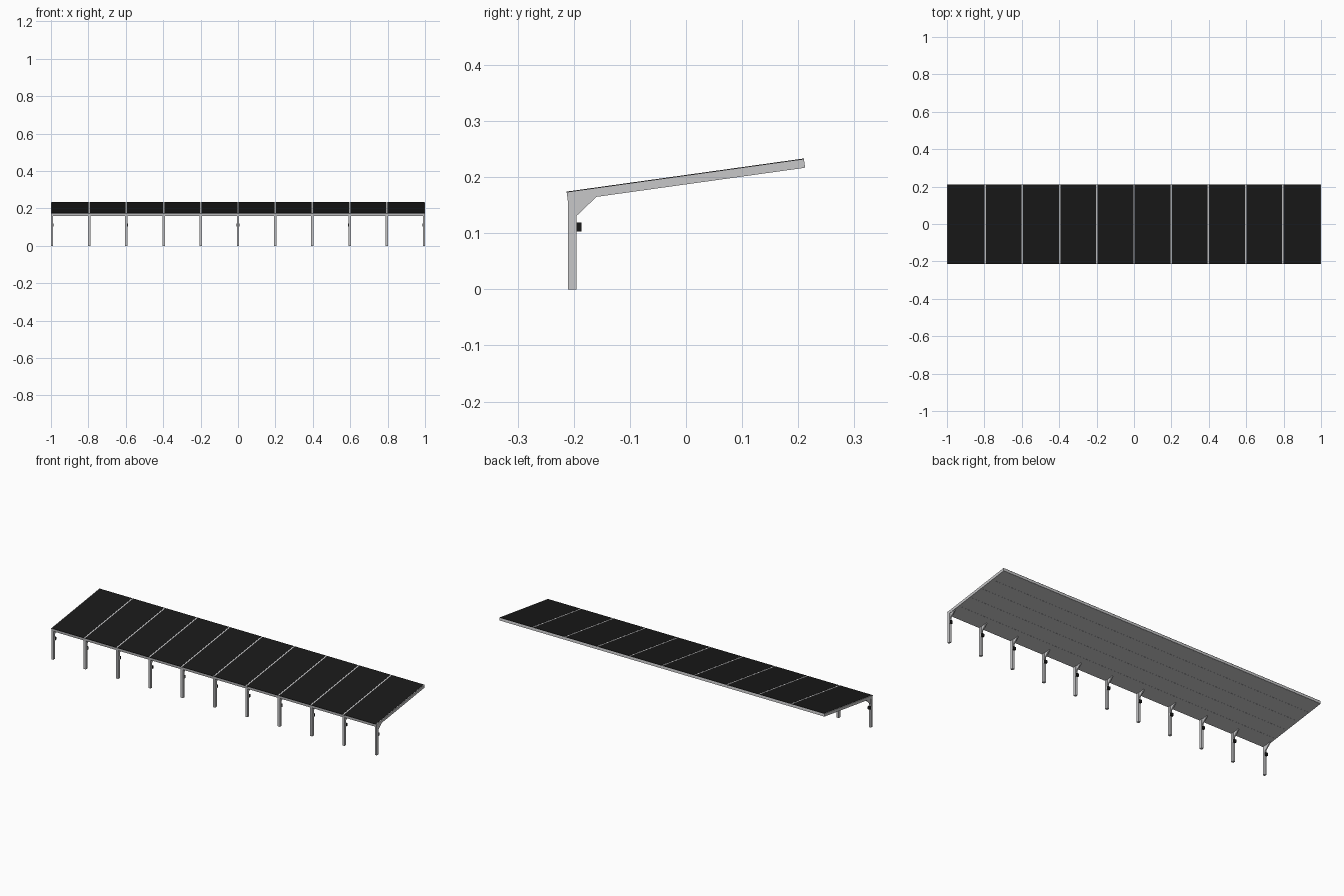
import bpy, bmesh, math

if "Cube" in bpy.data.objects:
    bpy.data.objects.remove(bpy.data.objects["Cube"])


def material(name, rgb):
    m = bpy.data.materials.new(name)
    m.diffuse_color = (*rgb, 1)
    m.use_nodes = True
    m.node_tree.nodes["Principled BSDF"].inputs["Base Color"].default_value = m.diffuse_color
    return m


STEEL = material("grey_steel", (0.57, 0.57, 0.58))
PANEL = material("black_panel", (0.01, 0.01, 0.01))


def prism(name, pts, x0, x1, mat):
    """Extrude a (y, z) profile from x0 to x1."""
    bm = bmesh.new()
    a = [bm.verts.new((x0, y, z)) for y, z in pts]
    b = [bm.verts.new((x1, y, z)) for y, z in pts]
    bm.faces.new(a)
    bm.faces.new(b[::-1])
    n = len(pts)
    for i in range(n):
        j = (i + 1) % n
        bm.faces.new((a[i], b[i], b[j], a[j]))
    bmesh.ops.recalc_face_normals(bm, faces=bm.faces)
    me = bpy.data.meshes.new(name)
    bm.to_mesh(me)
    bm.free()
    me.materials.append(mat)
    ob = bpy.data.objects.new(name, me)
    bpy.context.collection.objects.link(ob)
    return ob


# Roof frame: u runs up the slope, w is measured square to it
ANGLE = math.atan2(0.059, 0.423)
C, S = math.cos(ANGLE), math.sin(ANGLE)
LENGTH, DEPTH = 0.427, 0.0165


def slope(u, w):
    return (-0.2129 + u * C - w * S, 0.1742 + u * S + w * C)


def slab(u0, u1, w0, w1):
    return [slope(u0, w0), slope(u1, w0), slope(u1, w1), slope(u0, w1)]


def rect(y0, y1, z0, z1):
    return [(y0, z0), (y1, z0), (y1, z1), (y0, z1)]


COUNT, PITCH = 11, 0.1988
centres = [(i - (COUNT - 1) / 2) * PITCH for i in range(COUNT)]

for i, x in enumerate(centres):
    end = i in (0, COUNT - 1)
    h = 0.0055 if end else 0.0065
    # Post, rafter, corner gusset and small box on each bay line
    prism(f"post_{i}", rect(-0.21, -0.195, 0, 0.163), x - h, x + h, STEEL)
    prism(f"rafter_{i}", slab(0, LENGTH, -DEPTH if end else -0.0155, -0.0008),
          x - h, x + h, STEEL)
    prism(f"gusset_{i}", [(-0.196, 0.131), (-0.195, 0.131), (-0.16, 0.1645), (-0.196, 0.162)],
          x - 0.003, x + 0.003, STEEL)
    prism(f"junction_box_{i}", rect(-0.195, -0.186, 0.103, 0.119),
          x - 0.007, x + 0.007, PANEL)

# Roof panels laid over the rafters, leaving narrow seams
for i in range(COUNT - 1):
    left = centres[i] + (-0.002 if i == 0 else 0.004)
    right = centres[i + 1] + (0.002 if i == COUNT - 2 else -0.004)
    prism(f"roof_panel_{i}", slab(0, LENGTH, -0.002, 0), left, right, PANEL)

# Edge beams along the low and high edges
X = centres[-1]
prism("front_edge_beam", slab(0.0001, 0.006, -0.0162, -0.0015), -X, X, STEEL)
prism("back_edge_beam", slab(LENGTH - 0.006, LENGTH - 0.0001, -0.0162, -0.0015), -X, X, STEEL)

# Underside boards in five rows
ROWS = 5
u0, u1 = 0.002, LENGTH - 0.002
for r in range(ROWS):
    a = u0 + (u1 - u0) * r / ROWS
    b = u0 + (u1 - u0) * (r + 1) / ROWS
    prism(f"soffit_board_{r}", slab(a + 0.0003, b - 0.0003, -DEPTH - 0.0001, -0.0145),
          -X - 0.004, X + 0.004, STEEL)
